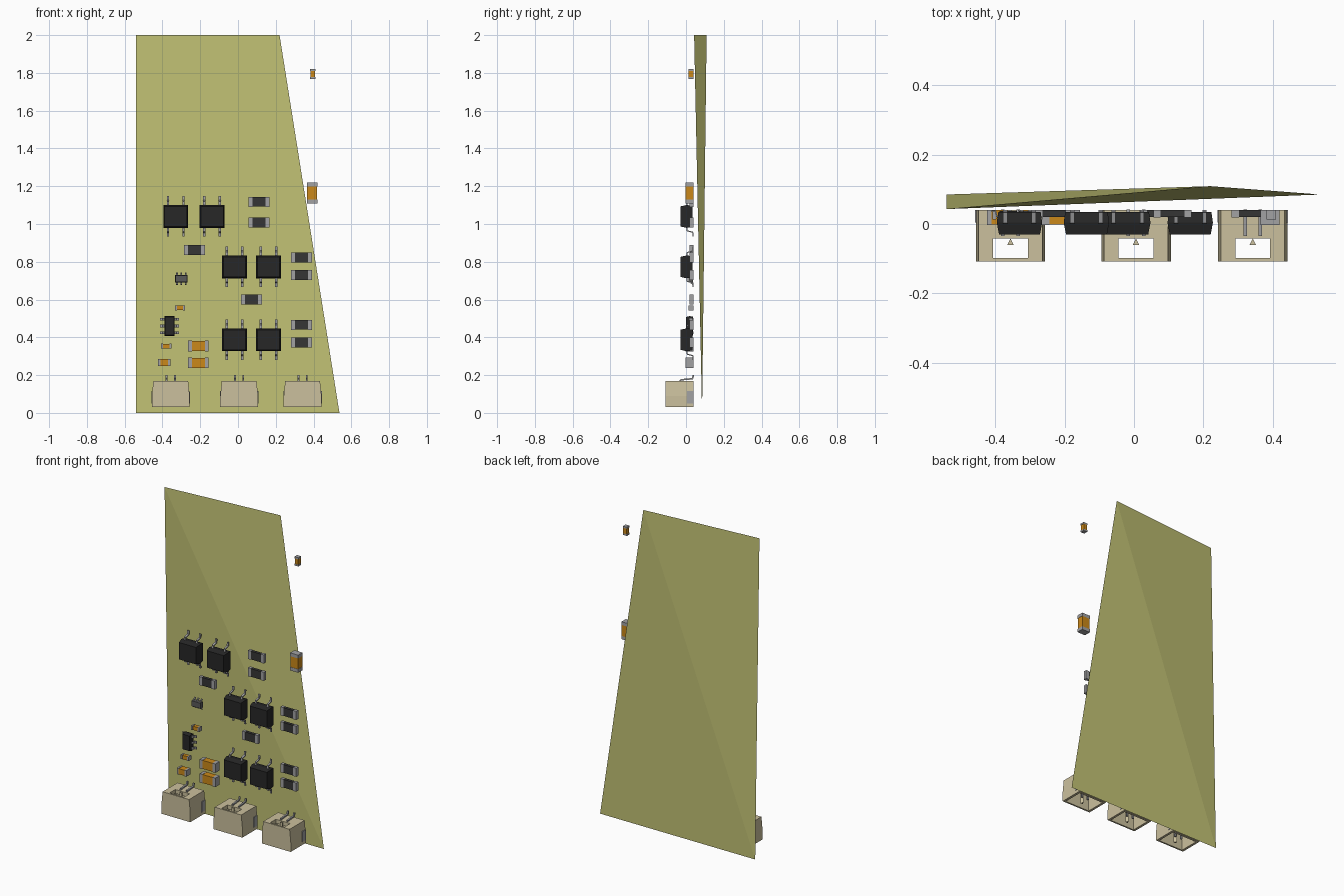
import bpy, bmesh
from mathutils import Vector

if "Cube" in bpy.data.objects:
    bpy.data.objects.remove(bpy.data.objects["Cube"])

BACK = 0.04  # rear plane that every component sits on


def material(name, rgb):
    m = bpy.data.materials.new(name)
    m.diffuse_color = (*rgb, 1)
    m.use_nodes = True
    m.node_tree.nodes["Principled BSDF"].inputs["Base Color"].default_value = m.diffuse_color
    return m


MATS = [material("board_olive", (0.55, 0.55, 0.18)),
        material("plastic_beige", (0.60, 0.53, 0.34)),
        material("metal_grey", (0.36, 0.36, 0.37)),
        material("package_black", (0.02, 0.02, 0.02)),
        material("ceramic_orange", (0.60, 0.25, 0.01)),
        material("resistor_dark", (0.035, 0.035, 0.035)),
        material("chip_grey", (0.10, 0.10, 0.10))]
BOARD, BEIGE, METAL, BLACK, ORANGE, DARK, CHIP = range(7)


def finish(name, bm, loc=(0, 0, 0)):
    bmesh.ops.recalc_face_normals(bm, faces=bm.faces)
    me = bpy.data.meshes.new(name)
    bm.to_mesh(me)
    bm.free()
    for m in MATS:
        me.materials.append(m)
    ob = bpy.data.objects.new(name, me)
    ob.location = loc
    bpy.context.collection.objects.link(ob)
    return ob


def loft(bm, a, b, mat):
    """Closed solid between two matching outlines; returns the end cap."""
    va, vb = [bm.verts.new(p) for p in a], [bm.verts.new(p) for p in b]
    n = len(a)
    faces = [bm.faces.new(va), bm.faces.new(vb)]
    faces += [bm.faces.new((va[i], va[(i + 1) % n], vb[(i + 1) % n], vb[i])) for i in range(n)]
    for f in faces:
        f.material_index = mat
    return faces[1]


def rect(w, h, y):
    return [(-w / 2, y, -h / 2), (w / 2, y, -h / 2), (w / 2, y, h / 2), (-w / 2, y, h / 2)]


def box(bm, x, y, z, mat):
    a, b = ([(x[0], yy, z[0]), (x[1], yy, z[0]), (x[1], yy, z[1]), (x[0], yy, z[1])] for yy in y)
    loft(bm, a, b, mat)


def lead(bm, pos, path, w, t, sideways=False, sign=1):
    """Bent flat pin: path holds (distance out, y) points."""
    for (o1, y1), (o2, y2) in zip(path, path[1:]):
        d = Vector((o2 - o1, y2 - y1)).normalized()
        nx, ny = -d.y * t / 2, d.x * t / 2
        prof = [(o1 + nx, y1 + ny), (o2 + nx, y2 + ny), (o2 - nx, y2 - ny), (o1 - nx, y1 - ny)]
        if sideways:
            ends = [[(sign * o, y, pos + k * w / 2) for o, y in prof] for k in (-1, 1)]
        else:
            ends = [[(pos + k * w / 2, y, sign * o) for o, y in prof] for k in (-1, 1)]
        loft(bm, ends[0], ends[1], METAL)


# Board: thin twisted slab that is one tetrahedron
bm = bmesh.new()
tl, tr, bl, br = [bm.verts.new(p) for p in ((-0.54, 0.043, 2), (0.22, 0.109, 2),
                                            (-0.54, 0.085, 0), (0.537, 0.085, 0))]
for f in ((tl, bl, br), (tl, br, tr), (tr, br, bl), (tr, bl, tl)):
    bm.faces.new(f)
finish("board", bm)


# Chip resistors and capacitors: body between two metal end caps
def chip(name, x, z, w, h, depth, mat):
    bm = bmesh.new()
    upright = h > w
    length, width = max(w, h), min(w, h)
    cap, e = length * 0.19, 0.0015

    def part(l0, l1, s, y0, m):
        along, across = (l0, l1), (-s / 2, s / 2)
        xs, zs = (across, along) if upright else (along, across)
        box(bm, xs, (y0, BACK), zs, m)
    part(-length / 2 + cap, length / 2 - cap, width - 2 * e, BACK - depth + e, mat)
    for s in (-1, 1):
        a, b = sorted((s * length / 2, s * (length / 2 - cap)))
        part(a, b, width, BACK - depth, METAL)
    finish(name, bm, (x, 0, z))


for i, (x, z) in enumerate(((0.111, 1.117), (0.111, 1.008), (-0.23, 0.862), (0.336, 0.823),
                            (0.336, 0.73), (0.071, 0.6), (0.336, 0.466), (0.336, 0.373))):
    chip(f"resistor_{i + 1}", x, z, 0.11, 0.054, 0.021, DARK)
for i, (x, z, w, h, d) in enumerate(((-0.21, 0.354, 0.11, 0.056, 0.043), (-0.21, 0.265, 0.11, 0.056, 0.043),
                                     (0.392, 1.164, 0.056, 0.11, 0.043), (0.396, 1.794, 0.027, 0.055, 0.027),
                                     (-0.39, 0.267, 0.066, 0.038, 0.043), (-0.38, 0.354, 0.055, 0.027, 0.027),
                                     (-0.307, 0.556, 0.055, 0.027, 0.027))):
    chip(f"capacitor_{i + 1}", x, z, w, h, d, ORANGE)


# Four-pin switch packages with a faint pyramid on the front
for i, (x, z) in enumerate(((-0.33, 1.04), (-0.137, 1.04), (-0.018, 0.773),
                            (0.162, 0.773), (-0.018, 0.387), (0.162, 0.387))):
    bm = bmesh.new()
    loft(bm, rect(0.122, 0.112, 0.035), rect(0.131, 0.121, 0.004), BLACK)
    face = loft(bm, rect(0.131, 0.121, 0.004), rect(0.118, 0.106, -0.03), BLACK)
    bmesh.ops.poke(bm, faces=[face], offset=0.003)
    for px in (-0.041, 0.041):
        for s in (-1, 1):
            lead(bm, px, [(0.055, 0.004), (0.076, 0.006), (0.084, 0.036), (0.107, 0.038)],
                 0.012, 0.006, sign=s)
    finish(f"switch_{i + 1}", bm, (x, 0, z))


# Six-pin chips: one upright, one lying
def six_pin(name, x, z, w, h, front, pitch, reach, sideways, mat):
    bm = bmesh.new()
    mid = (front + BACK) / 2
    loft(bm, rect(w * 0.94, h * 0.94, BACK - 0.003), rect(w, h, mid), mat)
    loft(bm, rect(w, h, mid), rect(w * 0.9, h * 0.9, front), mat)
    edge = (w if sideways else h) / 2
    path = [(edge - 0.004, mid), (edge + 0.006, mid), (edge + 0.009, 0.036), (reach, 0.038)]
    for k in (-1, 0, 1):
        for s in (-1, 1):
            lead(bm, k * pitch, path, pitch * 0.42, 0.004, sideways, s)
    finish(name, bm, (x, 0, z))


six_pin("driver_chip", -0.362, 0.46, 0.054, 0.105, 0.0, 0.036, 0.05, True, BLACK)
six_pin("small_chip", -0.30, 0.71, 0.066, 0.038, 0.012, 0.023, 0.033, False, CHIP)


# Side-entry connectors: shell open downwards, window at the back of the cavity
for i, x in enumerate((-0.356, 0.006, 0.342)):
    bm = bmesh.new()
    outline = [(-0.1, 0.03), (0.1, 0.03), (0.1, 0.09), (0.092, 0.17), (-0.092, 0.17), (-0.1, 0.09)]
    for y0, y1 in ((-0.108, -0.098), (0.025, 0.041)):
        loft(bm, [(px, y0, pz) for px, pz in outline], [(px, y1, pz) for px, pz in outline], BEIGE)
    for s in (-1, 1):
        wall = [(s * px, pz) for px, pz in ((0.1, 0.03), (0.1, 0.09), (0.092, 0.17), (0.05, 0.17),
                                            (0.05, 0.145), (0.085, 0.145), (0.085, 0.03))]
        loft(bm, [(px, -0.099, pz) for px, pz in wall], [(px, 0.026, pz) for px, pz in wall], BEIGE)
        # solder tab on the side, and contact pin
        box(bm, sorted((s * 0.098, s * 0.102)), (0.004, 0.04), (0.05, 0.115), METAL)
        lead(bm, s * 0.022, [(0.05, -0.03), (0.175, -0.03), (0.181, 0.036), (0.2, 0.038)], 0.01, 0.008)
    box(bm, (-0.051, 0.051), (-0.042, 0.026), (0.145, 0.17), BEIGE)
    # key tooth in the window
    loft(bm, [(-0.009, -0.06, 0.03), (0.009, -0.06, 0.03), (0, -0.042, 0.03)],
         [(-0.009, -0.06, 0.17), (0.009, -0.06, 0.17), (0, -0.042, 0.17)], BEIGE)
    finish(f"connector_{i + 1}", bm, (x, 0, 0))
